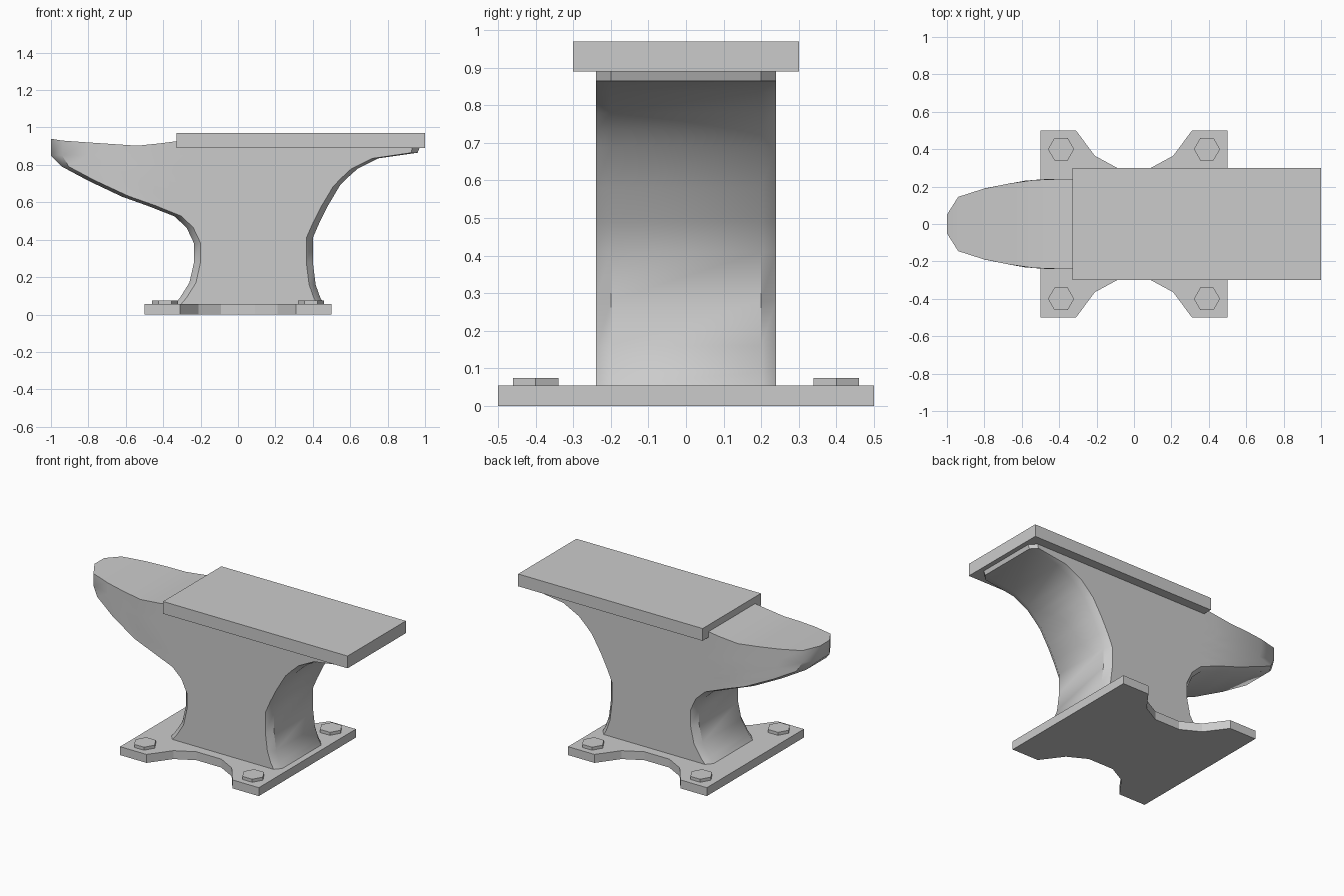
import bpy
import math

if "Cube" in bpy.data.objects:
    bpy.data.objects.remove(bpy.data.objects["Cube"])


def make_object(name, verts, faces, smooth=False):
    mesh = bpy.data.meshes.new(name)
    mesh.from_pydata(verts, [], faces)
    mesh.update()
    obj = bpy.data.objects.new(name, mesh)
    bpy.context.collection.objects.link(obj)
    if smooth:
        bpy.ops.object.select_all(action='DESELECT')
        obj.select_set(True)
        bpy.context.view_layer.objects.active = obj
        bpy.ops.object.shade_smooth_by_angle(angle=math.radians(40))
    return obj


def prism(name, outline, z0, z1):
    """Extrude a counter-clockwise xy outline from z0 to z1."""
    n = len(outline)
    verts = [(x, y, z) for z in (z0, z1) for x, y in outline]
    faces = [tuple(reversed(range(n))), tuple(range(n, 2 * n))]
    faces += [(i, (i + 1) % n, (i + 1) % n + n, i + n) for i in range(n)]
    return make_object(name, verts, faces)


def curve(points, x):
    """Piecewise linear lookup."""
    if x <= points[0][0]:
        return points[0][1]
    for (xa, ya), (xb, yb) in zip(points, points[1:]):
        if x <= xb:
            return ya + (yb - ya) * (x - xa) / (xb - xa)
    return points[-1][1]


# Base plate with scooped front and back
quarter = [(0.5, 0.5), (0.31, 0.5), (0.21, 0.365), (0.09, 0.3)]
back = quarter + [(-x, y) for x, y in reversed(quarter)]
prism("base_plate", back + [(-x, -y) for x, y in back], 0, 0.055)

# Hexagonal bolts
for sx in (-1, 1):
    for sy in (-1, 1):
        hexagon = [(sx * 0.39 + 0.07 * math.cos(i * math.pi / 3),
                    sy * 0.4 + 0.07 * math.sin(i * math.pi / 3)) for i in range(6)]
        prism("bolt", hexagon, 0.055, 0.075)

# Working face plate
prism("face_plate", [(-0.33, -0.3), (1, -0.3), (1, 0.3), (-0.33, 0.3)], 0.89, 0.97)

# Body: loft of rings from waist to horn and heel (left x, z, right x, z)
rings = [(-0.34, 0.055, 0.46, 0.055), (-0.31, 0.09, 0.44, 0.09),
         (-0.26, 0.17, 0.415, 0.16), (-0.235, 0.28, 0.40, 0.28),
         (-0.235, 0.38, 0.40, 0.41), (-0.275, 0.465, 0.435, 0.49),
         (-0.34, 0.525, 0.48, 0.58), (-0.48, 0.58, 0.545, 0.69),
         (-0.62, 0.63, 0.59, 0.735), (-0.80, 0.715, 0.64, 0.78),
         (-0.94, 0.79, 0.75, 0.835), (-1.0, 0.85, 0.96, 0.865),
         (-1.0, 0.94, 0.97, 0.89)]
half_width = [(-1, 0.05), (-0.94, 0.145), (-0.8, 0.19), (-0.6, 0.23), (-0.48, 0.24)]
top_line = [(-1, 0.94), (-0.94, 0.93), (-0.8, 0.92), (-0.5, 0.90),
            (-0.45, 0.905), (-0.33, 0.935), (0.9, 0.92), (0.97, 0.89)]
steps = 14
cols = steps + 3
verts, faces = [], []
for r, (xl, zl, xr, zr) in enumerate(rings):
    cl, cr = (0.06 if xl < -0.95 else 0.035), 0.035
    xs = [xl] + [xl + cl + (xr - cr - xl - cl) * i / steps for i in range(steps + 1)] + [xr]
    row = []
    for i, x in enumerate(xs):
        w = curve(half_width, x)
        if i == 0 and xl > -0.95:
            w = max(0.05, w - 0.04)
        if i == cols - 1:
            w -= 0.04
        z = zl + (zr - zl) * (x - xl) / (xr - xl)
        if r == len(rings) - 1:
            z = curve(top_line, x)
        row.append((x, w, z))
    verts += [(x, -w, z) for x, w, z in row]
    verts += [(x, w, z) for x, w, z in reversed(row)]
n = 2 * cols
for r in range(len(rings) - 1):
    for i in range(n):
        j = (i + 1) % n
        faces.append((r * n + i, r * n + j, (r + 1) * n + j, (r + 1) * n + i))
faces.append(tuple(reversed(range(n))))
t = (len(rings) - 1) * n
for i in range(cols - 1):
    faces.append((t + i, t + i + 1, t + n - 2 - i, t + n - 1 - i))
make_object("anvil_body", verts, faces, smooth=True)
